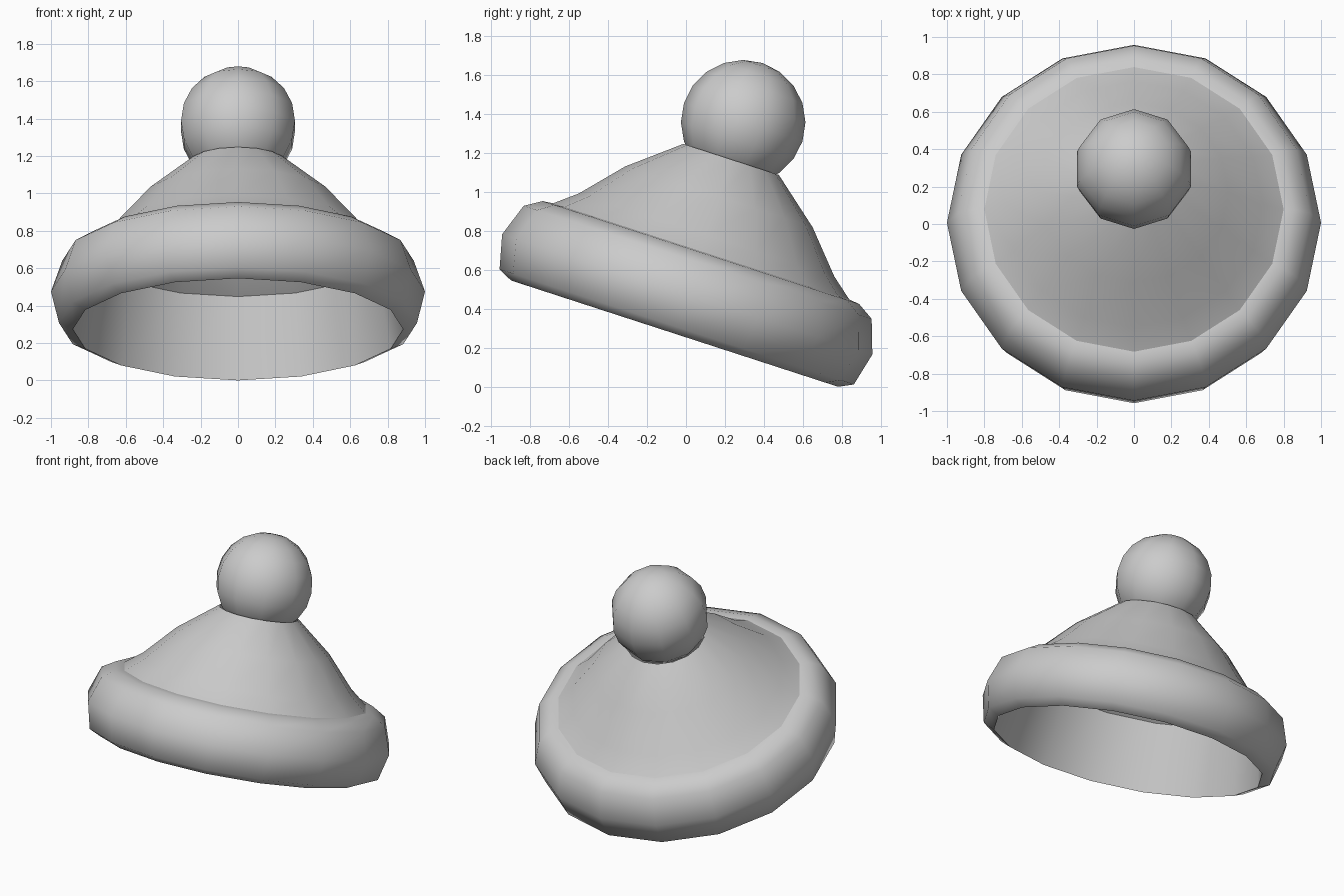
import bpy, bmesh, math
from mathutils import Matrix

if "Cube" in bpy.data.objects:
    bpy.data.objects.remove(bpy.data.objects["Cube"])

# Everything is turned around one axis, tilted 18 degrees towards the back
TILT = Matrix.Rotation(math.radians(-18), 4, 'X')
PLACE = Matrix.Translation((0, 0, -0.005)) @ TILT @ Matrix.Translation((0, -0.142, 0))
SIDES = 16


def finish(name, bm, angle=60):
    bm.transform(PLACE)
    mesh = bpy.data.meshes.new(name)
    bm.to_mesh(mesh)
    bm.free()
    obj = bpy.data.objects.new(name, mesh)
    bpy.context.collection.objects.link(obj)
    bpy.ops.object.select_all(action='DESELECT')
    obj.select_set(True)
    bpy.context.view_layer.objects.active = obj
    bpy.ops.object.shade_smooth_by_angle(angle=math.radians(angle))
    return obj


def lathe(name, profile):
    """Turn an open (radius, height) profile, listed bottom to top on the outside."""
    bm = bmesh.new()
    rings = []
    for r, h in profile:
        rings.append([bm.verts.new((r * math.cos(2 * math.pi * i / SIDES),
                                    r * math.sin(2 * math.pi * i / SIDES), h))
                      for i in range(SIDES)])
    for low, high in zip(rings, rings[1:]):
        for i in range(SIDES):
            j = (i + 1) % SIDES
            bm.faces.new((low[i], low[j], high[j], high[i]))
    return finish(name, bm)


# Rolled brim: inner wall down, round the lip, up the outside
lathe("brim", [(0.80, 0.69), (0.883, 0.246), (0.957, 0.282), (1.0, 0.458),
               (0.94, 0.631), (0.855, 0.684), (0.80, 0.69)])

# Gently curved cone
lathe("crown", [(0.80, 0.69), (0.69, 0.779), (0.506, 0.985), (0.258, 1.187)])

# Pompom ball
ball = bmesh.new()
bmesh.ops.create_uvsphere(ball, u_segments=10, v_segments=10, radius=0.32,
                          matrix=Matrix.Translation((0, 0, 1.388)))
finish("pompom", ball)
